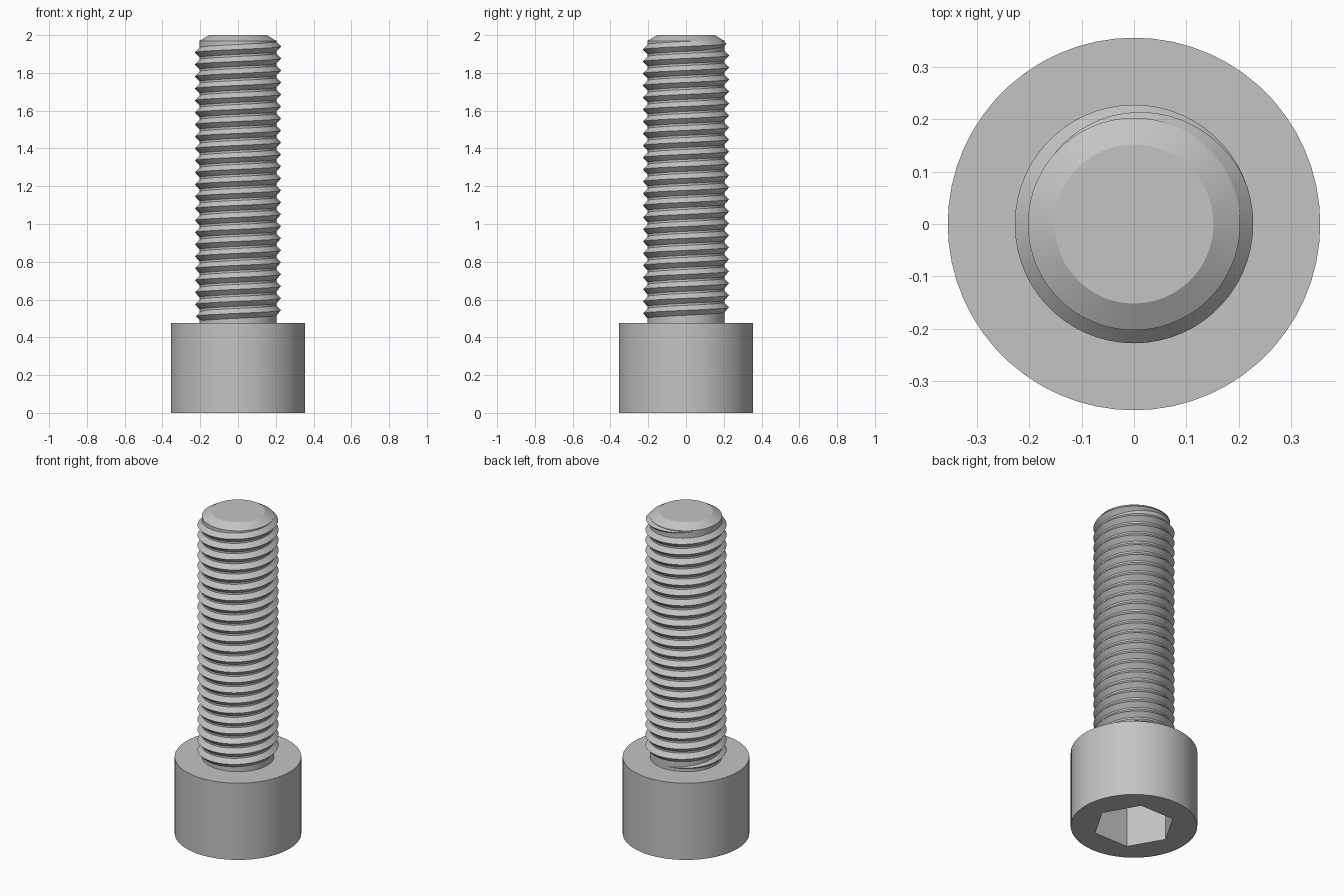
import bpy
import bmesh
from math import sin, cos, pi, radians

cube = bpy.data.objects.get("Cube")
if cube:
    bpy.data.objects.remove(cube, do_unlink=True)

SEG = 60
HEAD_R, HEAD_H = 0.356, 0.476
CORE_R, CREST_R = 0.203, 0.228
SOCKET_R, SOCKET_DEPTH = 0.232, 0.28
PITCH = 0.0635

steel = bpy.data.materials.new("grey steel")
steel.use_nodes = True
colour = (0.55, 0.55, 0.55, 1)
steel.diffuse_color = colour
steel.node_tree.nodes["Principled BSDF"].inputs["Base Color"].default_value = colour


def circle(r):
    return lambda a: r


def hexagon(r):
    # Radius of a hexagon outline with a corner at angle zero
    return lambda a: r * cos(pi / 6) / cos(a % (pi / 3) - pi / 6)


def finish(name, bm):
    bmesh.ops.recalc_face_normals(bm, faces=bm.faces)
    mesh = bpy.data.meshes.new(name)
    bm.to_mesh(mesh)
    bm.free()
    mesh.materials.append(steel)
    obj = bpy.data.objects.new(name, mesh)
    bpy.context.collection.objects.link(obj)
    bpy.ops.object.select_all(action="DESELECT")
    obj.select_set(True)
    bpy.context.view_layer.objects.active = obj
    bpy.ops.object.shade_smooth_by_angle(angle=radians(25))
    return obj


def stack(name, rings):
    # Joins (outline, height) rings around z and caps both ends
    bm = bmesh.new()
    loops = []
    for outline, z in rings:
        angles = [2 * pi * i / SEG for i in range(SEG)]
        loops.append([bm.verts.new((outline(a) * cos(a), outline(a) * sin(a), z))
                      for a in angles])
    for low, high in zip(loops, loops[1:]):
        for i in range(SEG):
            j = (i + 1) % SEG
            bm.faces.new((low[i], low[j], high[j], high[i]))
    bm.faces.new(loops[0])
    bm.faces.new(loops[-1])
    return finish(name, bm)


# Cylindrical head with a hexagonal socket underneath
stack("socket_head", [
    (hexagon(SOCKET_R), SOCKET_DEPTH),
    (hexagon(SOCKET_R), 0),
    (circle(HEAD_R), 0),
    (circle(HEAD_R), HEAD_H),
])

# Shaft core with a chamfered tip
stack("shaft_core", [
    (circle(CORE_R), HEAD_H - 0.02),
    (circle(CORE_R), 1.97),
    (circle(0.152), 2.0),
])


def thread(name, start, end, z_zero, fade):
    # Right-handed V ridge that runs out smoothly at both ends
    bm = bmesh.new()
    steps = round((end - start) * SEG)
    previous = None
    for i in range(steps + 1):
        turn = start + i / SEG
        a = 2 * pi * turn
        z = z_zero + PITCH * turn
        size = max(0.02, min(1, (turn - start) / fade, (end - turn) / fade))
        half = 0.43 * PITCH * size
        root = CORE_R - 0.001
        crest = CORE_R + (CREST_R - CORE_R) * size
        profile = [(root, -half), (crest, 0), (root, half)]
        section = [bm.verts.new((r * cos(a), r * sin(a), z + h)) for r, h in profile]
        if previous:
            for k in range(3):
                n = (k + 1) % 3
                bm.faces.new((previous[k], previous[n], section[n], section[k]))
        else:
            bm.faces.new(section)
        previous = section
    bm.faces.new(previous)
    return finish(name, bm)


thread("screw_thread", start=-22.75, end=0.39, z_zero=1.94, fade=0.33)
